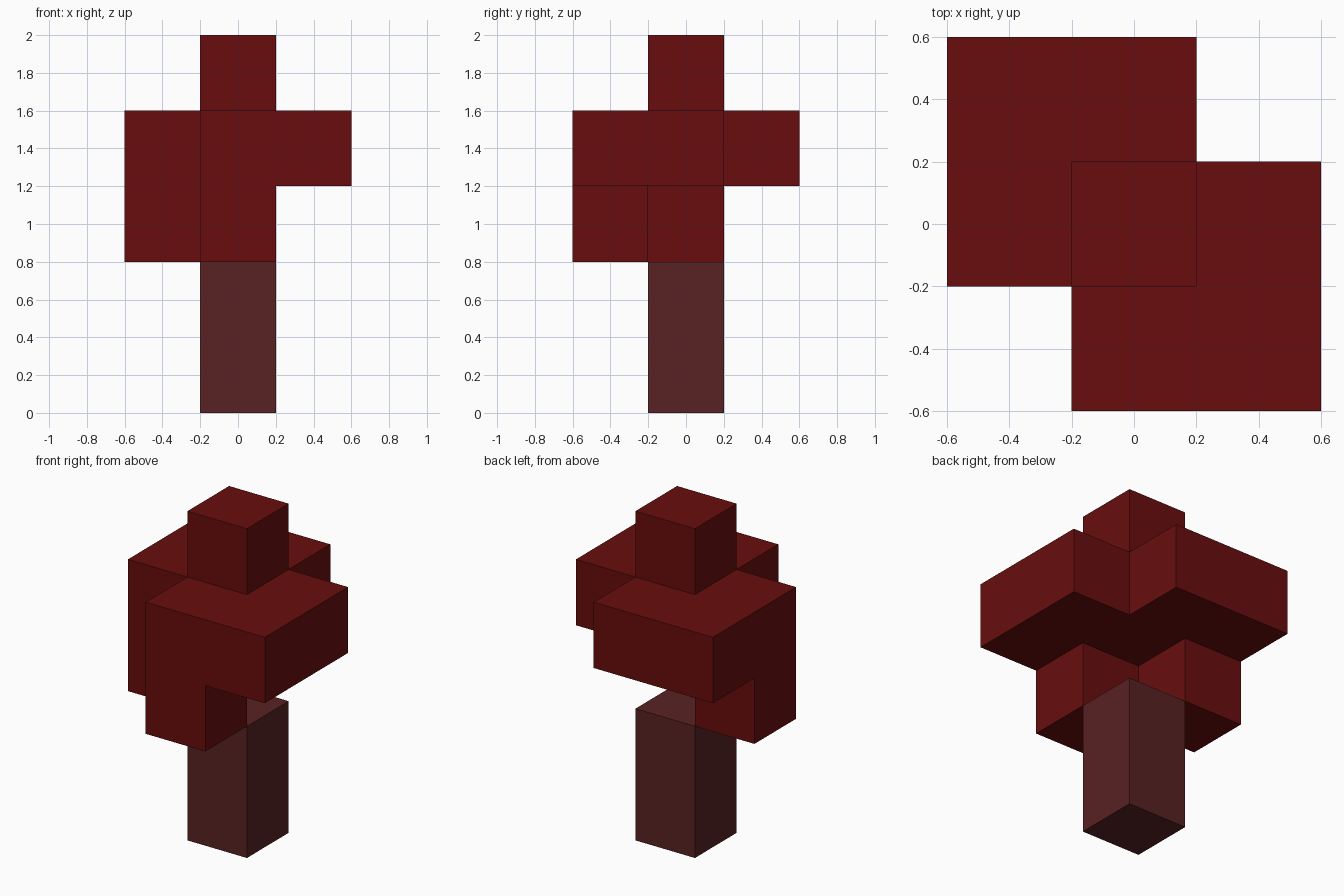
import bpy
import bmesh

cube = bpy.data.objects.get("Cube")
if cube:
    bpy.data.objects.remove(cube, do_unlink=True)

CELL = 0.4       # block size
HALF = CELL / 2
REACH = CELL + HALF


def make_material(name, color):
    mat = bpy.data.materials.new(name)
    mat.use_nodes = True
    mat.diffuse_color = color
    mat.node_tree.nodes["Principled BSDF"].inputs["Base Color"].default_value = color
    return mat


def extrude_profile(name, outline, bottom, top, mat):
    """Raise a flat outline into a closed solid."""
    bm = bmesh.new()
    base = bm.faces.new([bm.verts.new((x, y, bottom)) for x, y in outline])
    raised = bmesh.ops.extrude_face_region(bm, geom=[base], use_keep_orig=True)
    verts = [v for v in raised["geom"] if isinstance(v, bmesh.types.BMVert)]
    bmesh.ops.translate(bm, verts=verts, vec=(0, 0, top - bottom))
    bmesh.ops.recalc_face_normals(bm, faces=bm.faces)
    mesh = bpy.data.meshes.new(name)
    bm.to_mesh(mesh)
    bm.free()
    mesh.materials.append(mat)
    obj = bpy.data.objects.new(name, mesh)
    bpy.context.collection.objects.link(obj)
    return obj


def block(name, column, row, bottom, top, mat):
    """Square block centred on a grid cell."""
    cx, cy = column * CELL, row * CELL
    square = [(cx - HALF, cy - HALF), (cx + HALF, cy - HALF),
              (cx + HALF, cy + HALF), (cx - HALF, cy + HALF)]
    return extrude_profile(name, square, bottom, top, mat)


leaf_red = make_material("dark_red_leaves", (0.14, 0.004, 0.004, 1))
bark = make_material("brown_bark", (0.098, 0.016, 0.016, 1))

# Trunk
block("trunk", 0, 0, 0, 2 * CELL, bark)

# Hanging leaf blocks, touching the trunk only along its top edges
block("front_hanging_leaves", 0, -1, 2 * CELL, 3 * CELL, leaf_red)
block("right_hanging_leaves", -1, 0, 2 * CELL, 3 * CELL, leaf_red)

# Wide crown with two opposite corners missing
half_outline = [(-HALF, -HALF), (-HALF, -REACH), (REACH, -REACH), (REACH, HALF)]
other_half = [(-x, -y) for x, y in half_outline]
extrude_profile("crown", half_outline + other_half, 3 * CELL, 4 * CELL, leaf_red)

# Top leaf block
block("top_leaves", 0, 0, 4 * CELL, 5 * CELL, leaf_red)
